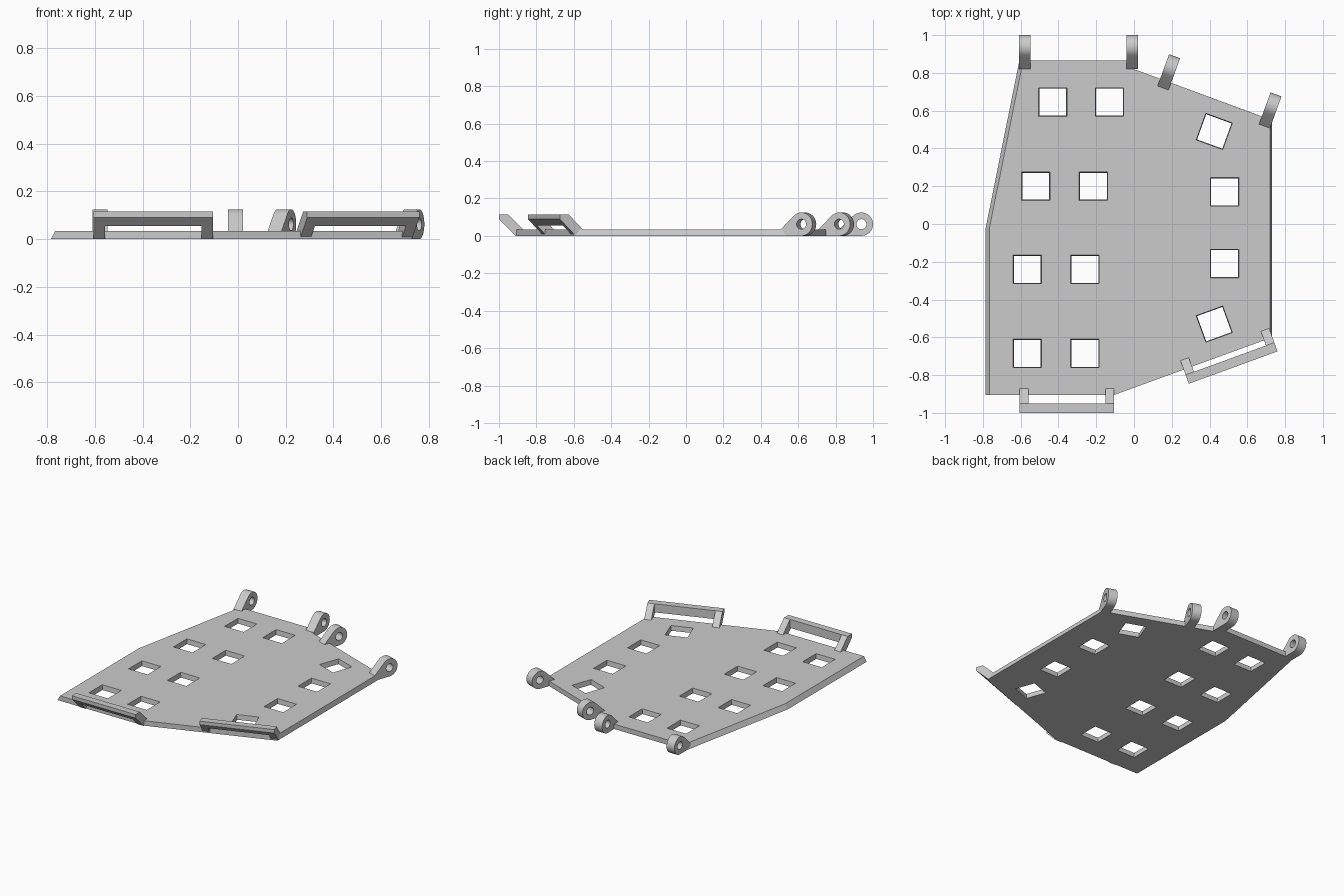
import bpy, bmesh, math
from mathutils import Matrix, Vector

if "Cube" in bpy.data.objects:
    bpy.data.objects.remove(bpy.data.objects["Cube"])

T = 0.035  # plate thickness
TILT = math.radians(20)

grey = bpy.data.materials.new("plain grey")
grey.diffuse_color = (0.6, 0.6, 0.6, 1)
grey.use_nodes = True
grey.node_tree.nodes["Principled BSDF"].inputs["Base Color"].default_value = grey.diffuse_color


def finish(name, bm, matrix=None, smooth=False):
    if matrix:
        bm.transform(matrix)
    bmesh.ops.recalc_face_normals(bm, faces=bm.faces[:])
    mesh = bpy.data.meshes.new(name)
    bm.to_mesh(mesh)
    bm.free()
    mesh.materials.append(grey)
    ob = bpy.data.objects.new(name, mesh)
    bpy.context.collection.objects.link(ob)
    bpy.ops.object.select_all(action='DESELECT')
    bpy.context.view_layer.objects.active = ob
    ob.select_set(True)
    if smooth:
        bpy.ops.object.shade_smooth_by_angle(angle=math.radians(30))
    return ob


def loft(bm, low, high):
    """Closed solid between two loops with equal point counts."""
    a = [bm.verts.new(p) for p in low]
    b = [bm.verts.new(p) for p in high]
    bm.faces.new(a)
    bm.faces.new(b)
    for i in range(len(a)):
        j = (i + 1) % len(a)
        bm.faces.new((a[i], a[j], b[j], b[i]))


def prism(bm, profile, x0, x1):
    """Extrude a (y, z) profile along x."""
    loft(bm, [(x0, y, z) for y, z in profile], [(x1, y, z) for y, z in profile])


def place(x, y, angle):
    return Matrix.Translation((x, y, 0)) @ Matrix.Rotation(angle, 4, 'Z')


# Plate with sloping left side and slightly sloping right side
bottom = [(-.785, -.905), (-.105, -.905), (.73, -.6), (.73, .55),
          (0, .82), (0, .865), (-.607, .865), (-.785, -.02)]
top = [(-.765, -.905), (-.105, -.905), (.721, -.604), (.721, .553),
       (0, .82), (0, .865), (-.587, .865), (-.765, -.02)]
bm = bmesh.new()
loft(bm, [(x, y, 0) for x, y in bottom], [(x, y, T) for x, y in top])
plate = finish("plate", bm)

# Square openings, slightly narrower below
holes = [(-.43, .645, 0), (-.13, .645, 0), (-.52, .2, 0), (-.215, .2, 0),
         (-.565, -.24, 0), (-.26, -.24, 0), (-.565, -.685, 0), (-.26, -.685, 0),
         (.48, .17, 0), (.48, -.21, 0), (.425, .49, -TILT), (.425, -.53, TILT)]
bm = bmesh.new()
for x, y, angle in holes:
    m = place(x, y, angle)
    rings = [[m @ Vector((sx * h, sy * h, z))
              for sx, sy in ((-1, -1), (1, -1), (1, 1), (-1, 1))]
             for h, z in ((.069, -.02), (.077, T + .02))]
    loft(bm, *rings)
cutter = finish("opening_cutter", bm)
cutter.hide_render = True
mod = plate.modifiers.new("openings", 'BOOLEAN')
mod.operation = 'DIFFERENCE'
mod.solver = 'EXACT'
mod.object = cutter
bpy.context.view_layer.objects.active = plate
bpy.ops.object.modifier_apply(modifier=mod.name)
bpy.data.objects.remove(cutter)


# Hinge lugs: a round eye with a wedge foot, local +y pointing outward from the tip
def hinge_lug(name, x, y, angle):
    r, hole, half, foot = .0625, .027, .031, -.179
    steps = [math.radians(135 - 11.25 * i) for i in range(32)]
    ring = lambda rad: [Vector((-r + rad * math.cos(a), r + rad * math.sin(a))) for a in steps]
    inner, outer = ring(hole), ring(r)
    under, tangent = outer[20], outer[0]
    heel, toe = Vector((foot, 0)), Vector((foot, T))
    for i in range(21, 27):
        outer[i] = under.lerp(heel, (i - 20) / 6)
    for i in range(27, 32):
        outer[i] = toe.lerp(tangent, (i - 27) / 5)
    bm = bmesh.new()
    loops = [[bm.verts.new((s * half, p.x, p.y)) for p in pts]
             for pts, s in ((outer, -1), (outer, 1), (inner, 1), (inner, -1))]
    for k in range(4):
        a, b = loops[k], loops[(k + 1) % 4]
        for i in range(32):
            j = (i + 1) % 32
            bm.faces.new((a[i], a[j], b[j], b[i]))
    finish(name, bm, place(x, y, angle), smooth=True)


hinge_lug("hinge_lug_1", -.578, 1.0, 0)
hinge_lug("hinge_lug_2", -.01, 1.0, 0)
hinge_lug("hinge_lug_3", .215, .888, -TILT)
hinge_lug("hinge_lug_4", .752, .686, -TILT)


# Front catch loops: two slanted arms joined by a bar, local y = 0 at the outer face
def catch_loop(name, x, y, angle):
    arm = [(0, .09), (0, .115), (.05, .115), (.13, T), (.13, 0), (.09, 0)]
    bar = [(0, .09), (0, .115), (.05, .115), (.05, .055), (.035, .055)]
    bm = bmesh.new()
    prism(bm, arm, -.25, -.203)
    prism(bm, arm, .203, .25)
    prism(bm, bar, -.203, .203)
    finish(name, bm, place(x, y, angle))


catch_loop("catch_loop_1", -.355, -1.0, 0)
catch_loop("catch_loop_2", .525, -.76, TILT)
